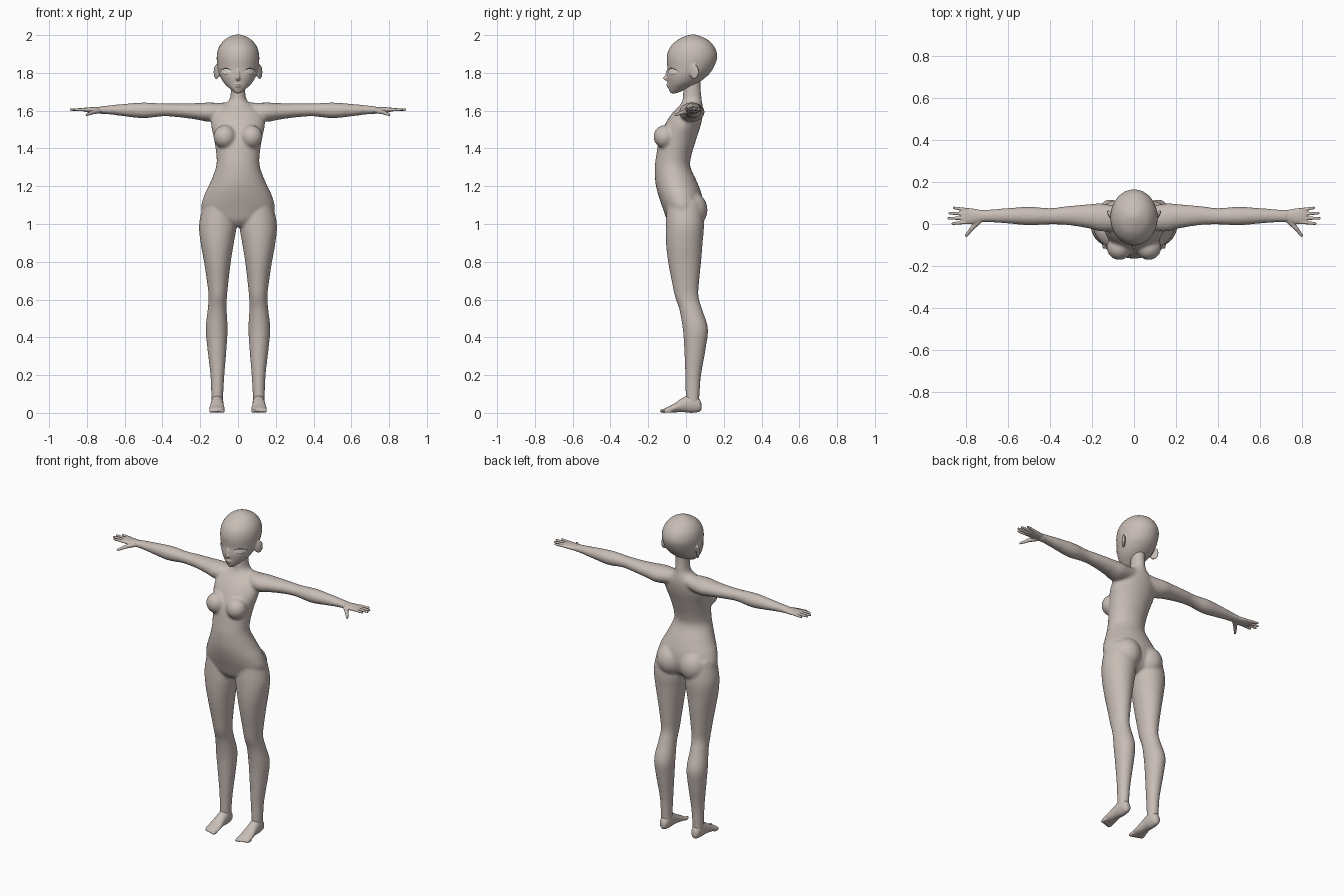
import bpy, bmesh, math
from mathutils import Matrix, Vector

cube = bpy.data.objects.get("Cube")
if cube:
    bpy.data.objects.remove(cube)


def material(name, rgb):
    mat = bpy.data.materials.new(name)
    mat.use_nodes = True
    mat.diffuse_color = (*rgb, 1)
    mat.node_tree.nodes["Principled BSDF"].inputs["Base Color"].default_value = (*rgb, 1)
    return mat


skin = material("skin", (.58, .51, .47))
eye_white = material("eye_white", (.8, .78, .76))
lash_brown = material("lash_brown", (.09, .055, .05))


def spline(a, b, c, d, t):
    return b + t / 2 * (c - a + t * (2*a - 5*b + 4*c - d + t * (3*(b - c) + d - a)))


def loft(bm, axis, stations, sides=32, steps=5):
    """Skin smooth oval sections; a station is position, then low and high of both cross axes."""
    n = len(stations)
    rows = []
    for i in range(n - 1):
        near = [stations[min(max(i + k, 0), n - 1)] for k in (-1, 0, 1, 2)]
        rows += [[spline(*v, j / steps) for v in zip(*near)] for j in range(steps)]
    rows.append(stations[-1])
    rings = []
    for p, a0, a1, b0, b1 in rows:
        ring = []
        for k in range(sides):
            ang = math.tau * k / sides
            a = (a0 + a1 + (a1 - a0) * math.cos(ang)) / 2
            b = (b0 + b1 + (b1 - b0) * math.sin(ang)) / 2
            ring.append(bm.verts.new({"z": (a, b, p), "x": (p, a, b), "y": (a, p, b)}[axis]))
        rings.append(ring)
    for r, q in zip(rings, rings[1:]):
        for k in range(sides):
            m = (k + 1) % sides
            bm.faces.new((r[k], r[m], q[m], q[k]))
    bm.faces.new(rings[0])
    bm.faces.new(rings[-1])


def centred(stations):
    return [(z, -w, w, front, back) for z, w, front, back in stations]


def ball(bm, centre, radii, turn=0):
    mat = Matrix.Translation(centre) @ Matrix.Rotation(turn, 4, "Z") @ Matrix.Diagonal((*radii, 1))
    bmesh.ops.create_uvsphere(bm, u_segments=24, v_segments=16, radius=1, matrix=mat)


def digit(bm, start, end, r):
    a, b = Vector(start), Vector(end)
    d = b - a
    mat = Matrix.Translation((a + b) / 2) @ d.to_track_quat("Z", "Y").to_matrix().to_4x4()
    bmesh.ops.create_cone(bm, cap_ends=True, segments=12, radius1=r, radius2=r * .7,
                          depth=d.length, matrix=mat)
    ball(bm, b, [r * .7] * 3)


def mirror(bm):
    copy = bmesh.ops.duplicate(bm, geom=bm.verts[:] + bm.edges[:] + bm.faces[:])["geom"]
    for v in copy:
        if isinstance(v, bmesh.types.BMVert):
            v.co.x *= -1


def finish(bm, name, mat, voxel=None, smooth=0):
    bmesh.ops.recalc_face_normals(bm, faces=bm.faces[:])
    mesh = bpy.data.meshes.new(name)
    bm.to_mesh(mesh)
    bm.free()
    mesh.materials.append(mat)
    mesh.shade_smooth()
    obj = bpy.data.objects.new(name, mesh)
    bpy.context.collection.objects.link(obj)
    if voxel:
        blend = obj.modifiers.new("blend", "REMESH")
        blend.mode = "VOXEL"
        blend.voxel_size = voxel
        blend.use_smooth_shade = True
    if smooth:
        relax = obj.modifiers.new("relax", "SMOOTH")
        relax.factor = .5
        relax.iterations = smooth
    return obj


# Body: legs, arms, chest and seat on one side, mirrored, then the trunk and neck
bm = bmesh.new()
loft(bm, "z", [
    (1.12, .03, .18, -.1, .08), (1, .008, .206, -.107, .095), (.9, .022, .198, -.106, .088),
    (.8, .038, .18, -.095, .08), (.7, .05, .165, -.076, .07), (.62, .058, .156, -.06, .066),
    (.55, .06, .16, -.036, .085), (.45, .055, .171, -.018, .116), (.35, .06, .163, -.01, .106),
    (.2, .072, .146, -.004, .08), (.1, .078, .142, -.002, .072), (.04, .08, .14, 0, .07)])
loft(bm, "x", [
    (.03, .01, .08, 1.57, 1.645), (.1, -.03, .09, 1.55, 1.642), (.16, -.035, .098, 1.542, 1.643),
    (.22, -.02, .094, 1.553, 1.64), (.32, -.005, .085, 1.566, 1.638), (.4, -.002, .076, 1.57, 1.638),
    (.5, -.006, .082, 1.56, 1.643), (.6, .002, .076, 1.57, 1.636), (.68, .008, .07, 1.58, 1.628),
    (.74, .008, .068, 1.584, 1.622)])
ball(bm, (.07, -.112, 1.462), (.06, .06, .062))
ball(bm, (.08, .03, 1.075), (.085, .084, .095))
mirror(bm)
loft(bm, "z", centred([
    (.985, .05, -.07, .03), (1.02, .14, -.1, .07), (1.08, .192, -.122, .09),
    (1.15, .18, -.146, .085), (1.22, .147, -.162, .06), (1.3, .117, -.165, .024),
    (1.36, .114, -.158, .028), (1.45, .127, -.142, .055), (1.53, .143, -.11, .08),
    (1.59, .13, -.07, .09), (1.63, .08, -.032, .088), (1.66, .045, -.018, .083),
    (1.72, .038, -.014, .078), (1.78, .04, 0, .078)]))
finish(bm, "body", skin, .008, 6)

# Feet with toes
bm = bmesh.new()
loft(bm, "y", [
    (.082, .1, .12, .02, .05), (.07, .086, .134, .006, .075), (.03, .078, .141, 0, .1),
    (-.02, .076, .145, .004, .078), (-.07, .071, .152, .002, .045),
    (-.105, .071, .152, .002, .028), (-.115, .08, .145, .005, .02)])
for i in range(5):
    r = .011 if i == 0 else .008
    ball(bm, (.081 + .0158 * i, -.115 + .005 * i, r), (r, .025, r))
mirror(bm)
finish(bm, "feet", skin, .004, 3)

# Hands with four fingers and a thumb
bm = bmesh.new()
loft(bm, "x", [
    (.69, .012, .066, 1.583, 1.624), (.73, .01, .067, 1.586, 1.62), (.77, .0, .074, 1.588, 1.619),
    (.81, -.001, .077, 1.594, 1.616), (.825, .006, .072, 1.6, 1.612)])
for i, tip in enumerate((.865, .885, .88, .858)):
    digit(bm, (.8, .009 + .0195 * i, 1.605), (tip, .002 + .025 * i, 1.606), .0095)
digit(bm, (.735, .02, 1.6), (.775, -.022, 1.59), .015)
digit(bm, (.773, -.02, 1.59), (.8, -.055, 1.578), .0105)
mirror(bm)
finish(bm, "hands", skin, .0035, 2)

# Head: ears on both sides, then skull, jaw and nose
bm = bmesh.new()
ball(bm, (.114, .043, 1.805), (.009, .028, .04), -.5)
mirror(bm)
loft(bm, "z", centred([
    (1.692, .014, -.083, -.05), (1.715, .042, -.092, .005), (1.745, .073, -.096, .062),
    (1.78, .094, -.1, .108), (1.82, .107, -.098, .142), (1.88, .113, -.102, .165),
    (1.93, .104, -.088, .155), (1.97, .077, -.051, .122), (1.993, .042, -.008, .08),
    (2.003, .012, .026, .046)]))
ball(bm, (0, -.098, 1.772), (.011, .025, .014))
ball(bm, (0, -.094, 1.792), (.009, .016, .028))
ball(bm, (0, -.088, 1.735), (.018, .016, .014))
head = finish(bm, "head", skin, .005, 4)


# Facial details: thin strips laid on the head
def face_strip(name, mat, x0, x1, low, high, both=True, lift=.002):
    bm = bmesh.new()
    columns = []
    for i in range(21):
        t = i / 20
        x = x0 + (x1 - x0) * t
        columns.append([bm.verts.new((x, -.2, low(t) + (high(t) - low(t)) * j / 4))
                        for j in range(5)])
    for c, d in zip(columns, columns[1:]):
        for j in range(4):
            bm.faces.new((c[j], d[j], d[j + 1], c[j + 1]))
    if both:
        mirror(bm)
    obj = finish(bm, name, mat)
    wrap = obj.modifiers.new("lay_on_head", "SHRINKWRAP")
    wrap.target = head
    wrap.wrap_method = "PROJECT"
    wrap.use_project_y = True
    wrap.wrap_mode = "ABOVE_SURFACE"
    wrap.offset = lift


def arc(t):
    return math.sin(math.pi * min(max(t, .001), .999)) ** .6


face_strip("eyes", eye_white, .034, .088, lambda t: 1.805 - .011 * arc(t),
           lambda t: 1.806 + .016 * arc(t))
face_strip("upper_lashes", lash_brown, .032, .092, lambda t: 1.806 + .015 * arc(t),
           lambda t: 1.807 + .021 * arc(t), lift=.003)
face_strip("lower_lashes", lash_brown, .045, .086, lambda t: 1.803 - .011 * arc(t),
           lambda t: 1.804 - .009 * arc(t), lift=.003)
face_strip("mouth", lash_brown, -.013, .013, lambda t: 1.738,
           lambda t: 1.738 + .002 * arc(t), both=False)
